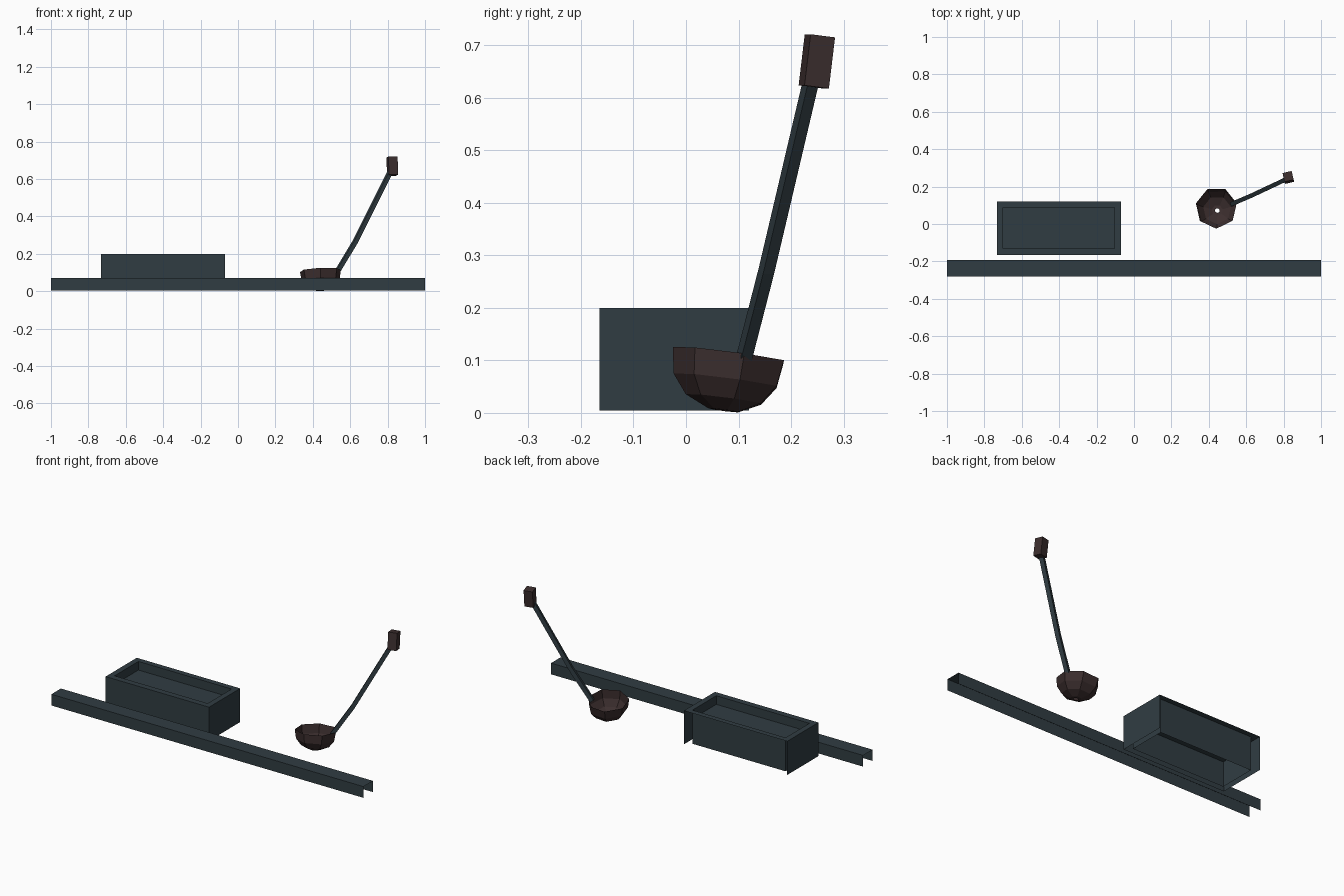
import bpy, bmesh, math
from mathutils import Vector, Euler

if "Cube" in bpy.data.objects:
    bpy.data.objects.remove(bpy.data.objects["Cube"])


def material(name, rgb):
    m = bpy.data.materials.new(name)
    m.diffuse_color = (*rgb, 1)
    m.use_nodes = True
    m.node_tree.nodes["Principled BSDF"].inputs["Base Color"].default_value = m.diffuse_color
    return m


SLATE = material("slate", (0.030, 0.046, 0.055))
BROWN = material("dark brown", (0.044, 0.027, 0.027))


def rect(x0, x1, y0, y1, z):
    return [(x0, y0, z), (x1, y0, z), (x1, y1, z), (x0, y1, z)]


def loft(name, rings, mat, closed=True, skip=(), cap_start=False, cap_end=False, flip=False):
    """Skin between rings of equal size; skip holds (ring, side) pairs left open."""
    bm = bmesh.new()
    vs = [[bm.verts.new(p) for p in r] for r in rings]
    n = len(rings[0])
    for i in range(len(vs) - 1):
        for j in range(n if closed else n - 1):
            if (i, j) not in skip:
                k = (j + 1) % n
                bm.faces.new((vs[i][j], vs[i][k], vs[i + 1][k], vs[i + 1][j]))
    if cap_start:
        bm.faces.new(vs[0][::-1])
    if cap_end:
        bm.faces.new(vs[-1])
    if flip:
        bmesh.ops.reverse_faces(bm, faces=bm.faces[:])
    me = bpy.data.meshes.new(name)
    bm.to_mesh(me)
    bm.free()
    me.materials.append(mat)
    ob = bpy.data.objects.new(name, me)
    bpy.context.collection.objects.link(ob)
    return ob


# Long rail: thin channel, open below and at both ends
profile = [(-0.28, 0.005), (-0.28, 0.07), (-0.193, 0.07), (-0.193, 0.005)]
loft("rail", [[(x, y, z) for y, z in profile] for x in (-1, 1)], SLATE, closed=False, flip=True)

# Tray box: outer walls (none at the back), rim, recess and floor
outer = (-0.733, -0.07, -0.165, 0.12)
inner = (-0.70, -0.103, -0.13, 0.088)
loft("tray", [rect(*outer, 0.005), rect(*outer, 0.20), rect(*inner, 0.20), rect(*inner, 0.15)],
     SLATE, skip={(0, 2)}, cap_end=True)
# Inner walls carried down under the tray floor
loft("tray_inner_wall", [rect(*inner, 0.005), rect(*inner, 0.15)], SLATE)

# Ladle bowl: seven-sided part sphere, tilted, with a small hole in the base
tilt = Vector((0, 0, 1)).rotation_difference(Vector((-0.05, 0.13, 0.99)))
centre = Vector((0.44, 0.086, 0.111))


def bowl_ring(r, depth):
    return [centre + tilt @ Vector((r * math.cos(a), r * math.sin(a), -depth))
            for a in (-math.pi / 2 + 2 * math.pi * k / 7 for k in range(7))]


loft("ladle_bowl", [bowl_ring(r, d) for r, d in
                    ((0.013, 0.108), (0.03, 0.107), (0.076, 0.086), (0.104, 0.050), (0.112, 0))], BROWN)

# Ladle handle: square rod with one slight bend
path = [Vector(p) for p in ((0.525, 0.108, 0.095), (0.63, 0.153, 0.27), (0.815, 0.240, 0.64))]
rings = []
for i, p in enumerate(path):
    t = (path[min(i + 1, 2)] - path[max(i - 1, 0)]).normalized()
    side = Vector((0, 0, 1)).cross(t).normalized()
    up = t.cross(side)
    rings.append([p + 0.0115 * (a * side + b * up) for a, b in ((-1, -1), (1, -1), (1, 1), (-1, 1))])
loft("ladle_handle", rings, SLATE, cap_start=True, cap_end=True)

# Grip block at the handle tip
turn = Euler((math.radians(-7), 0, math.radians(13))).to_matrix()
grip = [[Vector((0.825, 0.249, 0.669)) + turn @ Vector(p) for p in rect(-0.025, 0.025, -0.024, 0.024, z)]
        for z in (-0.049, 0.049)]
loft("ladle_grip", grip, BROWN, cap_start=True, cap_end=True)
